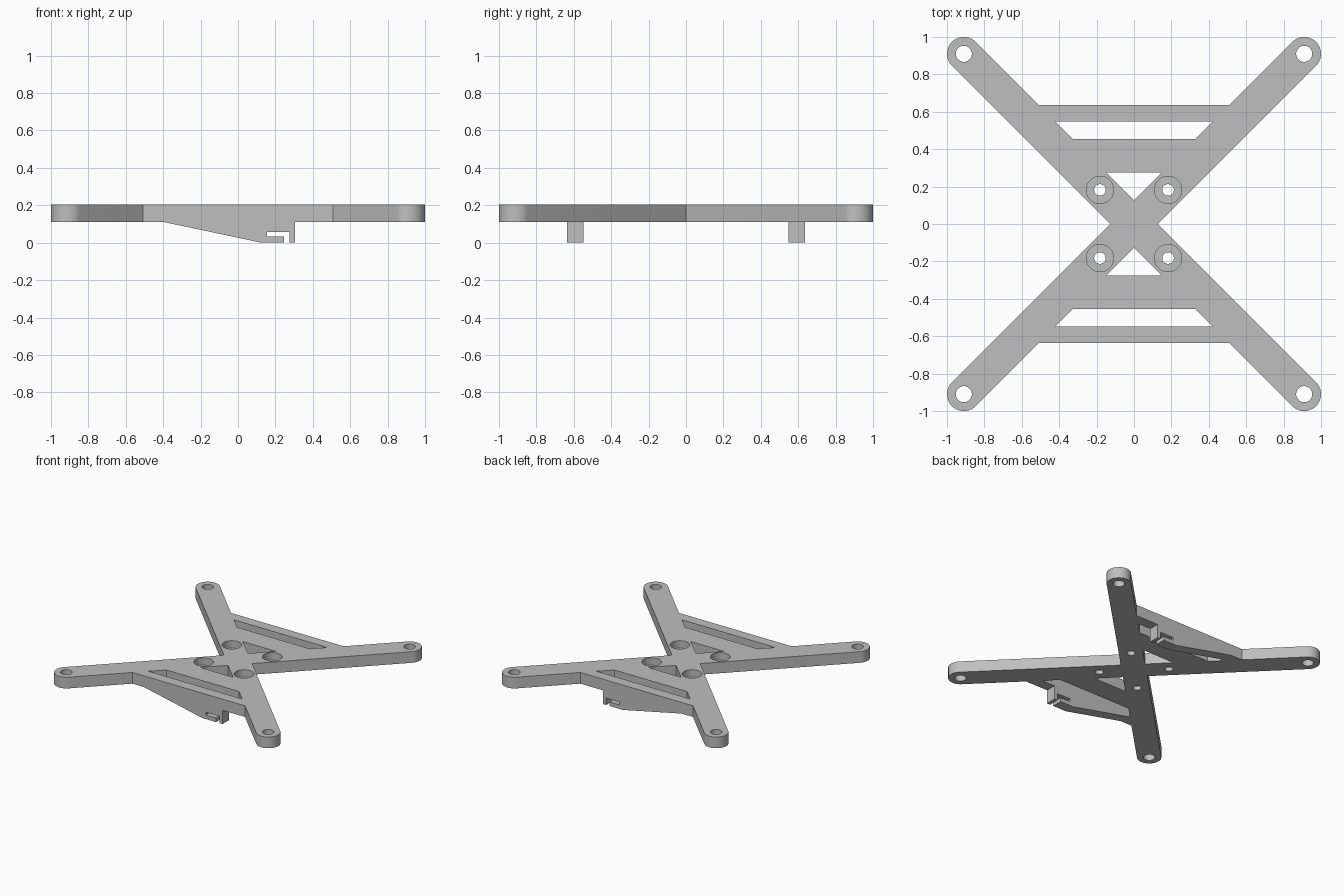
import bpy, bmesh, math
from math import cos, sin, radians

cube = bpy.data.objects.get("Cube")
if cube:
    bpy.data.objects.remove(cube, do_unlink=True)

BOTTOM, TOP = 0.112, 0.203          # plate heights
REACH, R = 0.91, 0.09               # arm end centre and arm half width
GAP = R * math.sqrt(2)              # arm edge is the line y = x + GAP
BAR_OUT, BAR_IN = 0.635, 0.549      # outer cross bar
WEB_OUT, WEB_IN = 0.455, 0.276      # inner web

grey = bpy.data.materials.new("light grey")
grey.use_nodes = True
grey.diffuse_color = (0.52, 0.52, 0.52, 1)
grey.node_tree.nodes["Principled BSDF"].inputs["Base Color"].default_value = (0.52, 0.52, 0.52, 1)


def prism(name, loop, shift):
    """Extrude a closed loop of 3D points along shift."""
    bm = bmesh.new()
    face = bm.faces.new([bm.verts.new(p) for p in loop])
    side = bmesh.ops.extrude_face_region(bm, geom=[face])["geom"]
    moved = [v for v in side if isinstance(v, bmesh.types.BMVert)]
    bmesh.ops.translate(bm, verts=moved, vec=shift)
    bmesh.ops.recalc_face_normals(bm, faces=bm.faces)
    mesh = bpy.data.meshes.new(name)
    bm.to_mesh(mesh)
    bm.free()
    mesh.materials.append(grey)
    obj = bpy.data.objects.new(name, mesh)
    bpy.context.collection.objects.link(obj)
    return obj


def upright(name, points, z0, z1):
    return prism(name, [(x, y, z0) for x, y in points], (0, 0, z1 - z0))


def circle(cx, cy, r, n=40):
    return [(cx + r * cos(math.tau * i / n), cy + r * sin(math.tau * i / n)) for i in range(n)]


def activate(obj):
    bpy.ops.object.select_all(action="DESELECT")
    obj.select_set(True)
    bpy.context.view_layer.objects.active = obj


def cut(obj, cutter):
    cutter.hide_render = True
    mod = obj.modifiers.new("cut", "BOOLEAN")
    mod.operation, mod.solver, mod.object = "DIFFERENCE", "EXACT", cutter
    activate(obj)
    bpy.ops.object.modifier_apply(modifier=mod.name)
    bpy.data.objects.remove(cutter, do_unlink=True)


# Plate: one quarter of the outline, mirrored and then turned half a circle
quarter = [(GAP, 0)]
for i in range(25):
    a = radians(-45 + 180 * i / 24)
    quarter.append((REACH + R * cos(a), REACH + R * sin(a)))
quarter.append((BAR_OUT - GAP, BAR_OUT))
half = quarter + [(-x, y) for x, y in reversed(quarter[1:])]
plate = upright("cross_frame", half + [(-x, -y) for x, y in half], BOTTOM, TOP)

# Openings between the arms: long slot and small triangle, front and back
LOW, HIGH = BOTTOM - 0.1, TOP + 0.1
for s in (-1, 1):
    wide, narrow, tri = BAR_IN - GAP, WEB_OUT - GAP, WEB_IN - GAP
    slot = [(-narrow, s * WEB_OUT), (narrow, s * WEB_OUT), (wide, s * BAR_IN), (-wide, s * BAR_IN)]
    cut(plate, upright("slot_cutter", slot, LOW, HIGH))
    triangle = [(0, s * GAP), (tri, s * WEB_IN), (-tri, s * WEB_IN)]
    cut(plate, upright("triangle_cutter", triangle, LOW, HIGH))

# Arm end holes and counterbored centre holes
for sx in (-1, 1):
    for sy in (-1, 1):
        cut(plate, upright("end_hole_cutter", circle(sx * REACH, sy * REACH, 0.043), LOW, HIGH))
        x, y = sx * 0.182, sy * 0.182
        cut(plate, upright("screw_hole_cutter", circle(x, y, 0.031), LOW, HIGH))
        cut(plate, upright("counterbore_cutter", circle(x, y, 0.073), TOP - 0.06, HIGH))

activate(plate)
bpy.ops.object.shade_smooth_by_angle(angle=radians(30))

# Hooked brackets under the two outer cross bars
profile = [(-0.404, BOTTOM), (0.125, 0), (0.246, 0), (0.246, 0.033), (0.154, 0.033),
           (0.154, 0.056), (0.276, 0.056), (0.276, 0), (0.305, 0), (0.305, BOTTOM)]
for name, y in (("front_bracket", -BAR_OUT), ("back_bracket", BAR_IN)):
    prism(name, [(x, y, z) for x, z in profile], (0, BAR_OUT - BAR_IN, 0))
